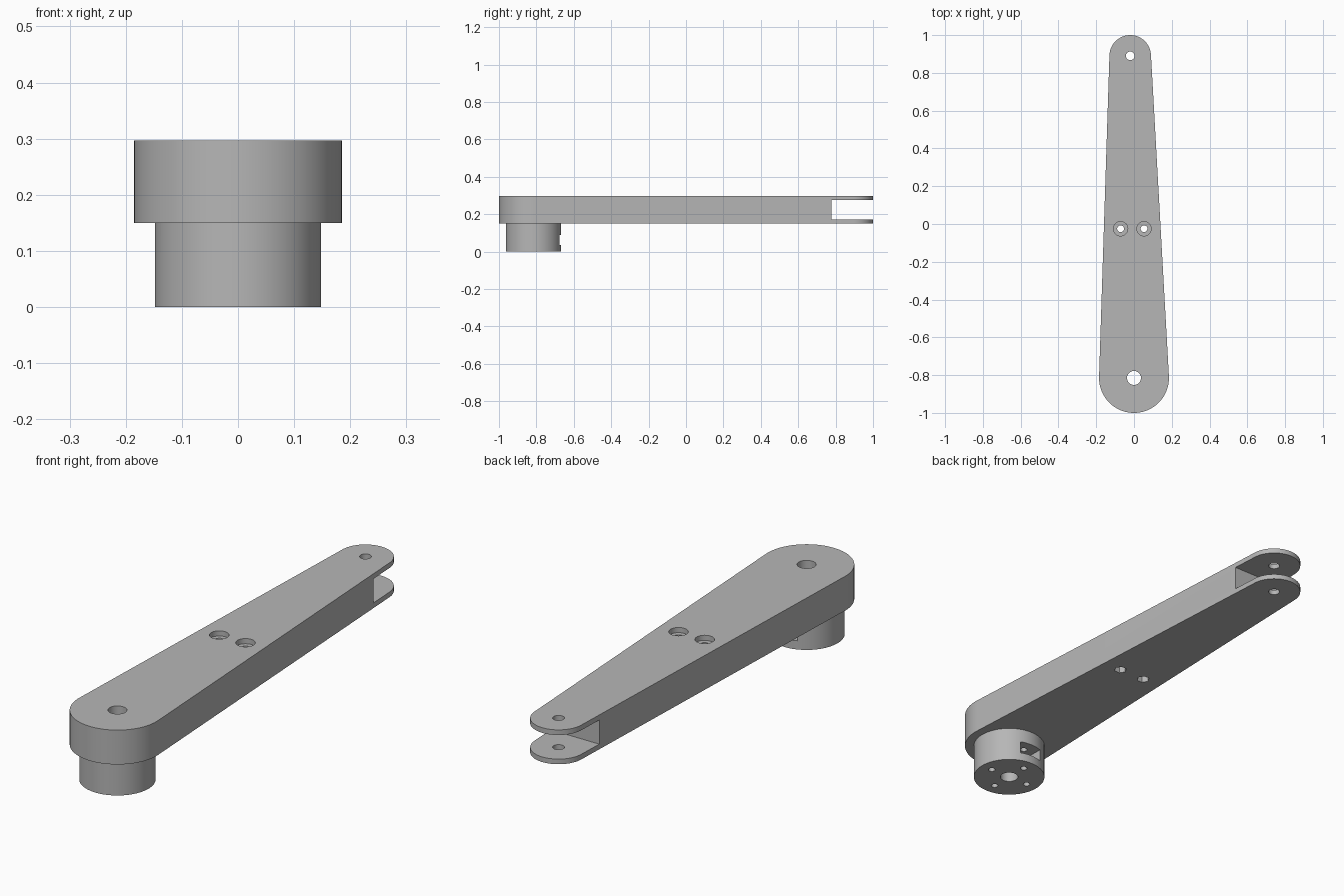
import bpy, bmesh
from math import cos, sin, pi, atan2, acos, hypot, radians

if "Cube" in bpy.data.objects:
    bpy.data.objects.remove(bpy.data.objects["Cube"])

grey = bpy.data.materials.new("light_grey")
grey.use_nodes = True
colour = (0.47, 0.47, 0.47, 1)
grey.diffuse_color = colour
grey.node_tree.nodes["Principled BSDF"].inputs["Base Color"].default_value = colour

BOTTOM, TOP = 0.15, 0.297           # arm thickness
HUB, TIP = (0, -0.815), (-0.02, 0.89)
HUB_R, TIP_R = 0.185, 0.11


def prism(name, outline, z0, z1):
    """Extrude a closed 2D outline between two heights."""
    bm = bmesh.new()
    base = bm.faces.new([bm.verts.new((x, y, z0)) for x, y in outline])
    top = bmesh.ops.extrude_face_region(bm, geom=[base])["geom"]
    verts = [v for v in top if isinstance(v, bmesh.types.BMVert)]
    bmesh.ops.translate(bm, verts=verts, vec=(0, 0, z1 - z0))
    bmesh.ops.recalc_face_normals(bm, faces=bm.faces)
    mesh = bpy.data.meshes.new(name)
    bm.to_mesh(mesh)
    bm.free()
    mesh.materials.append(grey)
    obj = bpy.data.objects.new(name, mesh)
    bpy.context.collection.objects.link(obj)
    return obj


def arc(centre, r, a0, a1, n):
    return [(centre[0] + r * cos(a0 + (a1 - a0) * i / n),
             centre[1] + r * sin(a0 + (a1 - a0) * i / n)) for i in range(n + 1)]


def cylinder(name, centre, r, z0, z1, sides=40):
    return prism(name, arc(centre, r, 0, 2 * pi, sides)[:-1], z0, z1)


def box(name, x0, x1, y0, y1, z0, z1):
    return prism(name, [(x0, y0), (x1, y0), (x1, y1), (x0, y1)], z0, z1)


def combine(target, tool, operation):
    tool.hide_render = True
    mod = target.modifiers.new(operation, "BOOLEAN")
    mod.operation, mod.object, mod.solver = operation, tool, "EXACT"
    bpy.context.view_layer.objects.active = target
    bpy.ops.object.modifier_apply(modifier=mod.name)
    bpy.data.objects.remove(tool)


# Tapered arm: two round ends joined by their common tangents
dx, dy = TIP[0] - HUB[0], TIP[1] - HUB[1]
axis, spread = atan2(dy, dx), acos((HUB_R - TIP_R) / hypot(dx, dy))
outline = arc(TIP, TIP_R, axis - spread, axis + spread, 40)
outline += arc(HUB, HUB_R, axis + spread, axis + 2 * pi - spread, 48)
arm = prism("lever_arm", outline, BOTTOM, TOP)

# Round hub under the wide end
combine(arm, cylinder("hub", HUB, 0.148, 0, BOTTOM + 0.02, 64), "UNION")

# Fork gap, hub nut slot, hub bore and tip pin hole
cutters = [
    box("fork_gap", -0.4, 0.4, 0.777, 1.2, 0.172, 0.275),
    box("nut_slot", -0.053, 0.053, -0.765, -0.6, 0.037, 0.09),
    cylinder("hub_bore", HUB, 0.037, -0.1, 0.4),
    cylinder("pin_hole", TIP, 0.023, 0.1, 0.4, 32),
]
# Four blind screw holes around the bore
for i in range(4):
    spot = (HUB[0] + 0.095 * cos(i * pi / 2), HUB[1] + 0.095 * sin(i * pi / 2))
    cutters.append(cylinder("screw_hole", spot, 0.014, -0.1, 0.13, 24))
# Two counterbored bolt holes with hexagonal pockets below
for x in (-0.071, 0.053):
    spot = (x, -0.025)
    cutters += [cylinder("bolt_hole", spot, 0.018, 0.1, 0.4, 32),
                cylinder("counterbore", spot, 0.038, TOP - 0.022, 0.4),
                cylinder("nut_pocket", spot, 0.026, 0.1, BOTTOM + 0.03, 6)]
for cutter in cutters:
    combine(arm, cutter, "DIFFERENCE")

# Smooth the round walls, keep the edges sharp
bpy.ops.object.select_all(action="DESELECT")
arm.select_set(True)
bpy.context.view_layer.objects.active = arm
bpy.ops.object.shade_smooth_by_angle(angle=radians(30))
